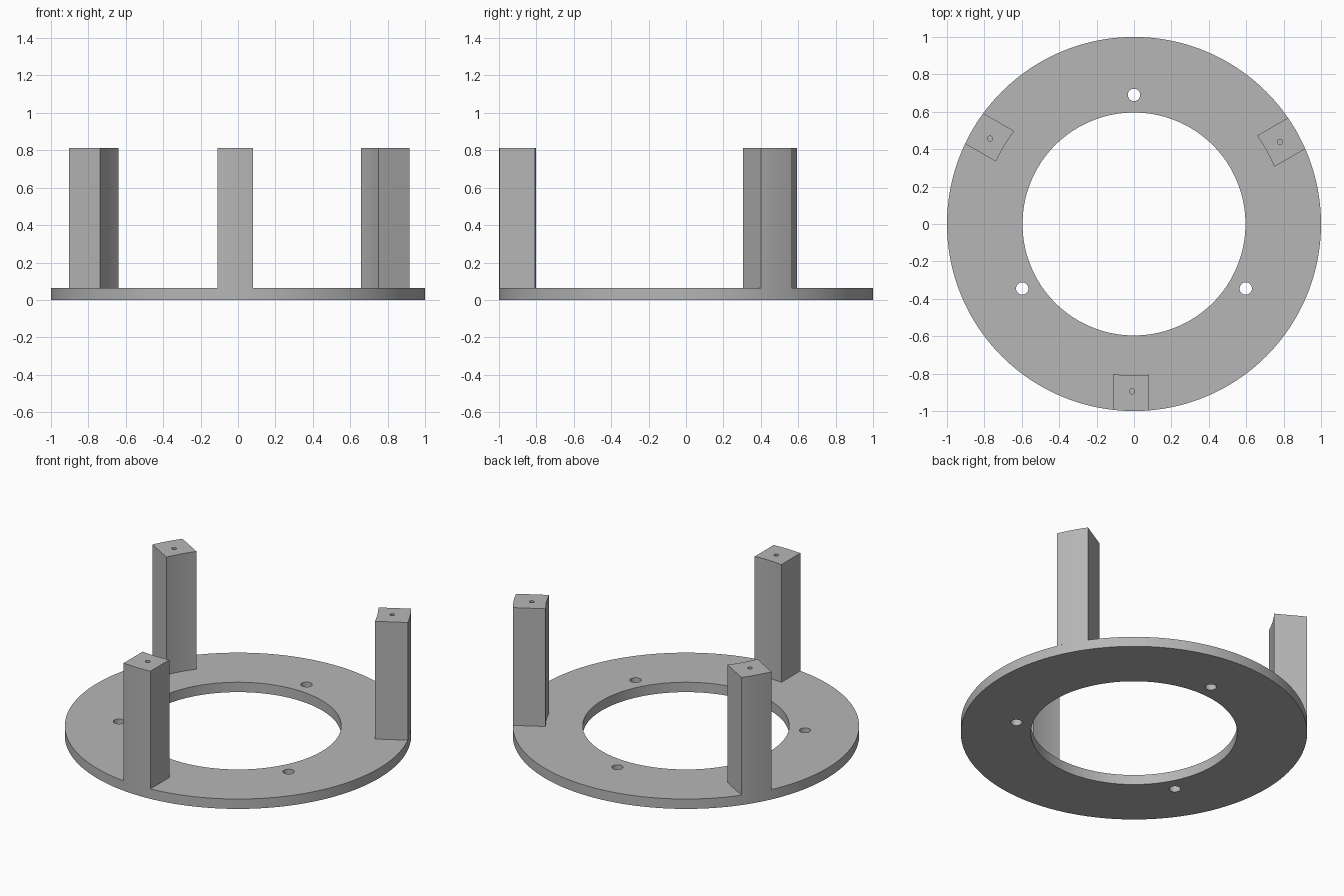
import bpy, bmesh, math
from mathutils import Matrix

OUTER, INNER, THICK = 1.0, 0.596, 0.063
POST_TOP, POST_IN, POST_L, POST_R = 0.813, 0.81, -0.11, 0.08

cube = bpy.data.objects.get("Cube")
if cube:
    bpy.data.objects.remove(cube, do_unlink=True)

grey = bpy.data.materials.new("plain grey")
grey.use_nodes = True
colour = (0.47, 0.47, 0.47, 1)
grey.diffuse_color = colour
grey.node_tree.nodes["Principled BSDF"].inputs["Base Color"].default_value = colour


def prism(name, outline, z0, z1, turn=0.0):
    """Extrude a flat outline from z0 to z1, turned about the z axis."""
    bm = bmesh.new()
    face = bm.faces.new([bm.verts.new((x, y, z0)) for x, y in outline])
    top = bmesh.ops.extrude_face_region(bm, geom=[face])["geom"]
    verts = [v for v in top if isinstance(v, bmesh.types.BMVert)]
    bmesh.ops.translate(bm, verts=verts, vec=(0, 0, z1 - z0))
    bmesh.ops.rotate(bm, verts=bm.verts, matrix=Matrix.Rotation(turn, 3, "Z"))
    bmesh.ops.recalc_face_normals(bm, faces=bm.faces)
    mesh = bpy.data.meshes.new(name)
    bm.to_mesh(mesh)
    bm.free()
    mesh.materials.append(grey)
    obj = bpy.data.objects.new(name, mesh)
    bpy.context.collection.objects.link(obj)
    return obj


def circle(radius, n, cx=0.0, cy=0.0):
    angles = [math.tau * i / n for i in range(n)]
    return [(cx + radius * math.cos(a), cy + radius * math.sin(a)) for a in angles]


def arc(radius, x0, x1, n=16):
    """Arc on the front (-y) side between two x positions."""
    a0, a1 = math.asin(x0 / radius), math.asin(x1 / radius)
    angles = [a0 + (a1 - a0) * i / n for i in range(n + 1)]
    return [(radius * math.sin(a), -radius * math.cos(a)) for a in angles]


def cut(target, cutter):
    cutter.hide_render = True
    cutter.hide_viewport = True
    mod = target.modifiers.new(cutter.name, "BOOLEAN")
    mod.operation, mod.solver, mod.object = "DIFFERENCE", "EXACT", cutter


def finish(obj):
    """Apply the cuts, drop the cutters and smooth the curved walls."""
    graph = bpy.context.evaluated_depsgraph_get()
    mesh = bpy.data.meshes.new_from_object(obj.evaluated_get(graph))
    cutters = [m.object for m in obj.modifiers]
    obj.modifiers.clear()
    obj.data = mesh
    for c in cutters:
        bpy.data.objects.remove(c, do_unlink=True)
    bpy.ops.object.select_all(action="DESELECT")
    obj.select_set(True)
    bpy.context.view_layer.objects.active = obj
    bpy.ops.object.shade_smooth_by_angle(angle=math.radians(25))


# Base ring with its centre opening and three mounting holes
ring = prism("base_ring", circle(OUTER, 192), 0, THICK)
cut(ring, prism("centre_cutter", circle(INNER, 160), -0.1, 0.2))
for i in range(3):
    hole = circle(0.033, 32, 0, 0.69)
    cut(ring, prism(f"mount_cutter_{i}", hole, -0.1, 0.2, i * math.tau / 3))
finish(ring)

# Three curved-back posts with a pilot hole in each top
footprint = arc(OUTER, POST_L, POST_R) + arc(POST_IN, POST_R, POST_L)
for i, name in enumerate(("front_post", "left_post", "right_post")):
    turn = i * math.tau / 3
    post = prism(name, footprint, THICK, POST_TOP, turn)
    pilot = circle(0.014, 24, -0.01, -0.895)
    cut(post, prism(f"pilot_cutter_{i}", pilot, POST_TOP - 0.3, 1, turn))
    finish(post)
